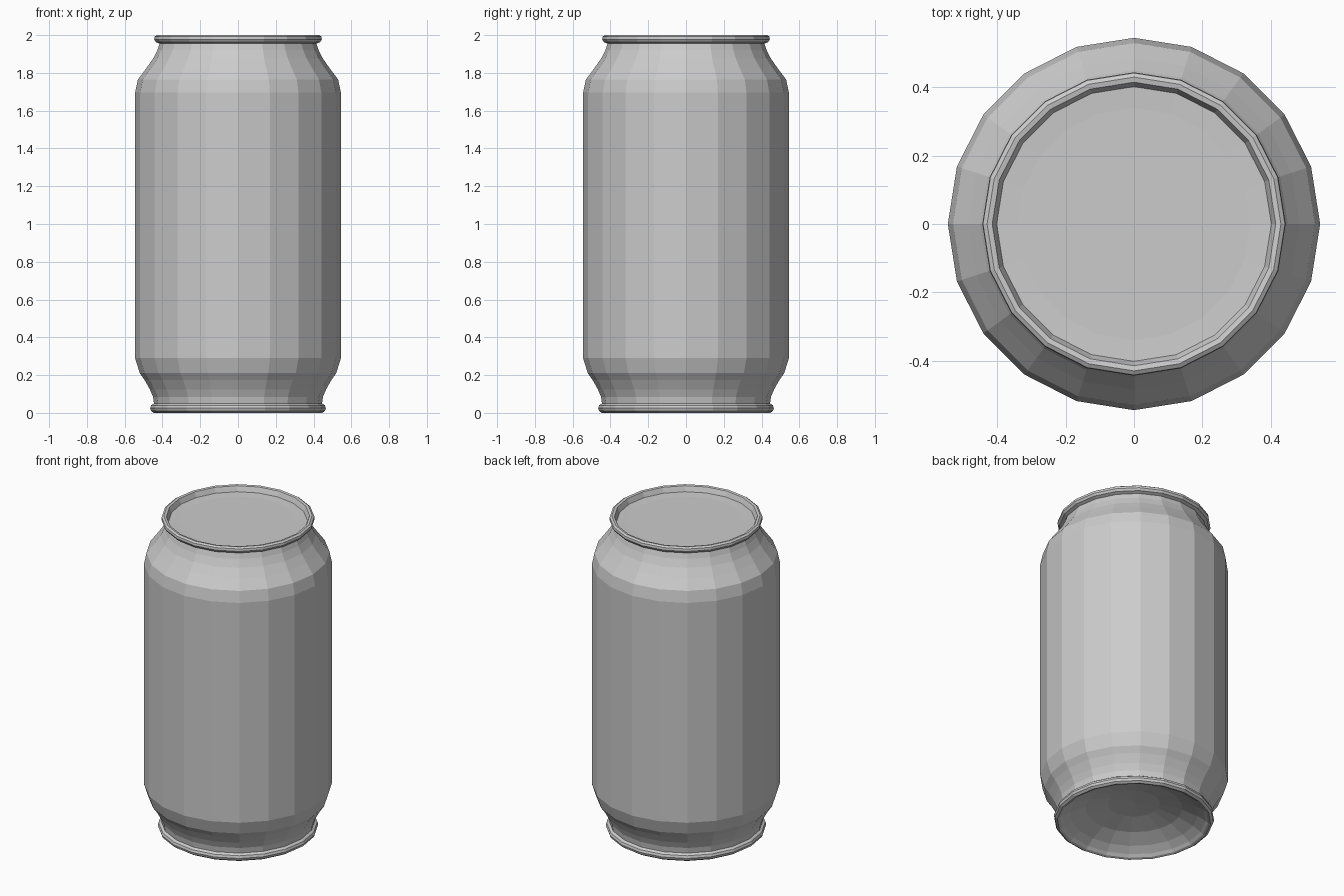
import bpy, bmesh, math

cube = bpy.data.objects.get("Cube")
if cube:
    bpy.data.objects.remove(cube)

SIDES = 20

metal = bpy.data.materials.new("plain grey metal")
metal.use_nodes = True
grey = (0.6, 0.6, 0.6, 1)
metal.diffuse_color = grey
metal.node_tree.nodes["Principled BSDF"].inputs["Base Color"].default_value = grey


def lathe(name, profile):
    """Spin (radius, height) points about z; a zero radius closes to a point."""
    bm = bmesh.new()
    rings = []
    for r, z in profile:
        if r == 0:
            rings.append([bm.verts.new((0, 0, z))] * SIDES)
        else:
            angles = [math.tau * i / SIDES for i in range(SIDES)]
            rings.append([bm.verts.new((r * math.cos(a), r * math.sin(a), z)) for a in angles])
    for low, high in zip(rings, rings[1:]):
        for i in range(SIDES):
            j = (i + 1) % SIDES
            corners = dict.fromkeys((low[i], low[j], high[j], high[i]))
            bm.faces.new(list(corners))
    mesh = bpy.data.meshes.new(name)
    bm.to_mesh(mesh)
    bm.free()
    mesh.materials.append(metal)
    obj = bpy.data.objects.new(name, mesh)
    bpy.context.collection.objects.link(obj)
    return obj


# Domed underside, rising inside the foot rim
lathe("domed_base", [(0, 0.13), (0.15, 0.12), (0.28, 0.09), (0.37, 0.05), (0.415, 0.02), (0.43, 0.005)])

# Rolled foot rim
lathe("foot_rim", [(0.43, 0.005), (0.445, 0), (0.46, 0.01), (0.465, 0.025), (0.46, 0.04), (0.445, 0.05)])

# Wall with a tapered foot and shoulder
lathe("can_wall", [(0.445, 0.05), (0.45, 0.085), (0.467, 0.125), (0.495, 0.175), (0.52, 0.21),
                   (0.545, 0.29), (0.545, 1.695), (0.53, 1.765), (0.485, 1.825), (0.45, 1.875),
                   (0.427, 1.92), (0.415, 1.955)])

# Rolled top rim
lathe("top_rim", [(0.415, 1.955), (0.435, 1.963), (0.444, 1.977), (0.442, 1.992), (0.43, 2),
                  (0.415, 1.997), (0.41, 1.985)])

# Shallow recessed lid
lathe("lid", [(0.41, 1.985), (0.402, 1.965), (0.34, 1.962), (0, 1.962)])
